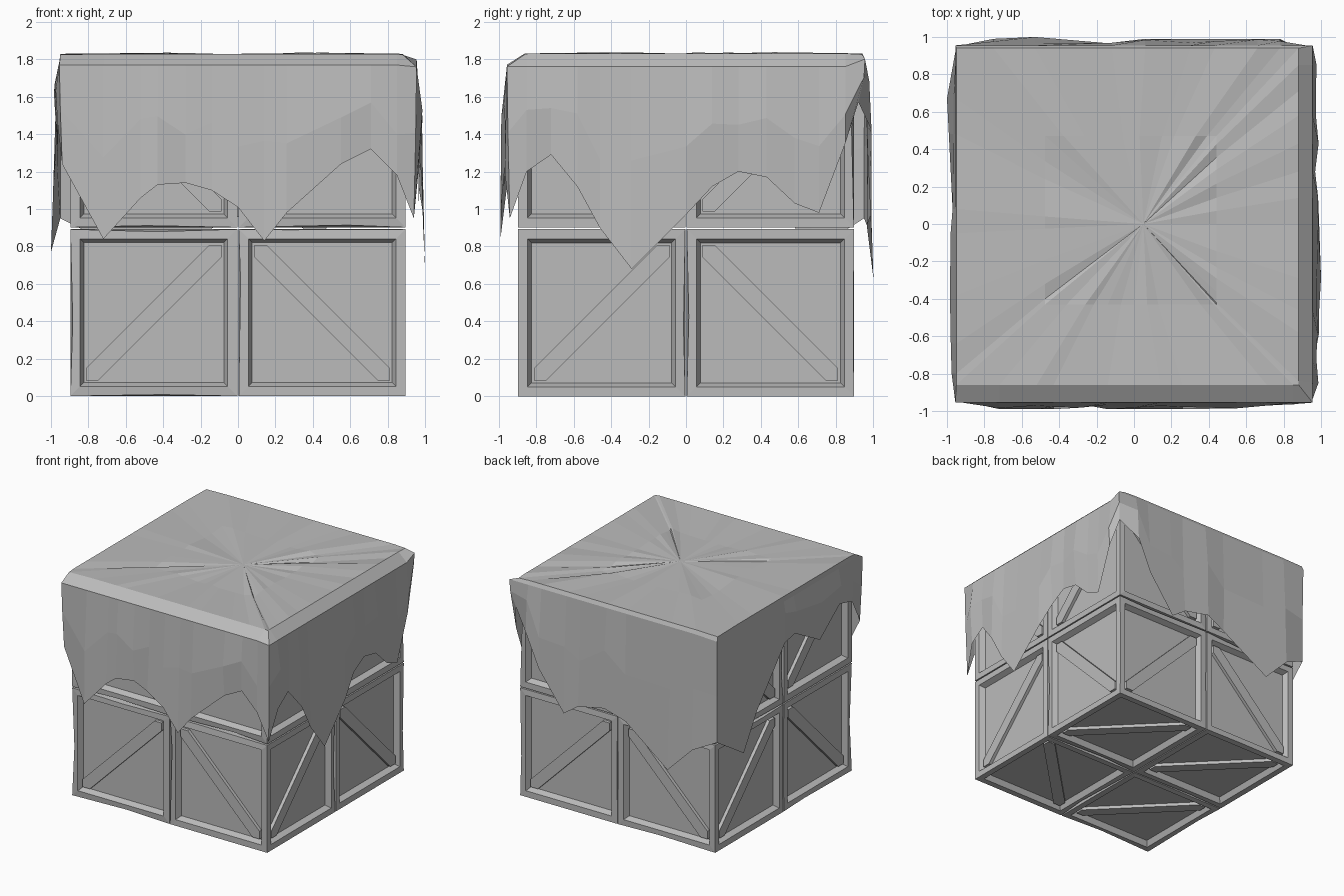
import bpy, bmesh, random
from itertools import product
from mathutils import Vector

random.seed(4)
if "Cube" in bpy.data.objects:
    bpy.data.objects.remove(bpy.data.objects["Cube"])

grey = bpy.data.materials.new("plain grey")
grey.use_nodes = True
grey.diffuse_color = (0.5, 0.5, 0.5, 1)
grey.node_tree.nodes["Principled BSDF"].inputs["Base Color"].default_value = (0.5, 0.5, 0.5, 1)


def finish(bm, name):
    bmesh.ops.recalc_face_normals(bm, faces=bm.faces)
    mesh = bpy.data.meshes.new(name)
    bm.to_mesh(mesh)
    bm.free()
    mesh.materials.append(grey)
    obj = bpy.data.objects.new(name, mesh)
    bpy.context.collection.objects.link(obj)
    return obj


# Crates: framed boxes with recessed panels and worn edges
SIZE, HALF, FRAME = 0.892, 0.446, 0.072


def crate(center, name):
    bm = bmesh.new()
    bmesh.ops.create_cube(bm, size=SIZE)
    panels = bm.faces[:]
    rim = bm.edges[:]
    bmesh.ops.inset_individual(bm, faces=panels, thickness=FRAME)
    bmesh.ops.inset_individual(bm, faces=panels, thickness=0.03, depth=-0.045)
    for edge in rim:
        if random.random() < 0.5:
            chip = bmesh.utils.edge_split(edge, edge.verts[0], random.uniform(0.25, 0.75))[1]
            for i in range(3):
                if abs(chip.co[i]) > HALF - 0.001:
                    chip.co[i] *= 1 - random.uniform(0.005, 0.03)
    bmesh.ops.translate(bm, verts=bm.verts, vec=center)
    finish(bm, name)


# Diagonal brace: a band across a panel, clipped to its corners
def brace(center, axis, sign, slope, name):
    u, v = [i for i in range(3) if i != axis]
    h, w = 0.362, 0.065
    outline = [(-h, -h), (w - h, -h), (h, h - w), (h, h), (h - w, h), (-h, w - h)]
    bm = bmesh.new()
    rings = []
    for depth in (0.018, 0.05):
        ring = []
        for a, b in outline:
            p = Vector(center)
            p[axis] += sign * (HALF - depth)
            p[u] += a
            p[v] += b * slope
            ring.append(bm.verts.new(p))
        rings.append(ring)
        bm.faces.new(ring)
    for i in range(6):
        j = (i + 1) % 6
        bm.faces.new((rings[0][i], rings[0][j], rings[1][j], rings[1][i]))
    finish(bm, name)


for c in product((-1, 1), repeat=3):
    center = Vector((c[0] * 0.45, c[1] * 0.45, 0.45 + c[2] * 0.45 - 0.004 + 0.45))
    center.z = HALF if c[2] < 0 else 0.902 + HALF
    place = " ".join(("upper" if c[2] > 0 else "lower",
                      "back" if c[1] > 0 else "front",
                      "left" if c[0] > 0 else "right"))
    crate(center, place + " crate")
    for axis, face in enumerate(("side", "end", "flat")):
        u, v = [i for i in range(3) if i != axis]
        slope = c[u] * c[v]
        if axis == 2:
            slope = 1 if c[0] > 0 > c[1] else -1
        brace(center, axis, c[axis], slope, f"{place} {face} brace")

# Tarp: hem points run counterclockwise; each side starts with its corner.
# Side: outward axis, outward sign, top inset edge, shoulder height, hem (along, height)
SIDES = [
    (1, -1, 0.86, 1.77, [(-0.94, 1.24), (-0.72, 0.84), (-0.52, 1.06), (-0.43, 1.13),
                         (-0.28, 1.14), (-0.14, 1.1), (0, 1.01), (0.14, 0.83),
                         (0.26, 0.98), (0.55, 1.24), (0.71, 1.32), (0.85, 1.18)]),
    (0, 1, 0.88, 1.76, [(-0.94, 0.95), (-0.85, 1.2), (-0.72, 1.29), (-0.58, 1.12),
                        (-0.46, 0.9), (-0.29, 0.68), (0, 0.97), (0.14, 1.12), (0.28, 1.2),
                        (0.43, 1.17), (0.58, 1.03), (0.71, 0.98), (0.85, 1.35)]),
    (1, 1, 0.94, 1.8, [(0.92, 1.57), (0.78, 1.42), (0.66, 1.15), (0.43, 0.84), (0.3, 0.93),
                       (0.06, 0.98), (-0.12, 0.91), (-0.53, 0.63), (-0.75, 0.85)]),
    (0, -1, 0.95, 1.79, [(0.95, 0.95), (0.67, 0.77), (0.48, 1.05), (0.08, 1.45),
                         (-0.05, 1.48), (-0.38, 1.3), (-0.64, 1.5), (-0.8, 1.46)]),
]


def on_side(axis, sign, along, out, z):
    p = Vector((along, along, z))
    p[axis] = sign * out
    return p


bm = bmesh.new()
columns = []
for k, (axis, sign, top, shoulder, hem) in enumerate(SIDES):
    before = SIDES[k - 1]
    after = SIDES[(k + 1) % 4]
    for i, (along, low) in enumerate(hem):
        middle = (shoulder + low) / 2 + random.uniform(-0.08, 0.08)
        if i == 0:
            # Corner fold, pulled in tighter than the sides
            edge = before[1]
            outs = [(abs(along), low), (0.95, middle), (0.955, shoulder)]
            pts = [on_side(axis, sign, edge * o, o, z) for o, z in outs]
            pts.append(on_side(axis, sign, edge * before[2], top, 1.825))
        else:
            flare = 0.99 if min(abs(along - h[0]) for h in hem if h[1] < 0.9) < 0.4 else 0.965
            bulge = 0.975 + random.uniform(-0.012, 0.012)
            pts = [on_side(axis, sign, along, flare + (0.01 if low < 0.8 else 0), low),
                   on_side(axis, sign, along, bulge, middle),
                   on_side(axis, sign, along, 0.955, shoulder)]
            inner = max(-before[2], min(before[2], along))
            limit = after[2] if along * after[1] > 0 else before[2]
            inner = max(-limit + 0.02, min(limit - 0.02, along))
            pts.append(on_side(axis, sign, inner, top, 1.83))
        # Soft sag across the top
        pts.append(Vector((pts[-1].x / 2, pts[-1].y / 2, 1.825 + random.uniform(-0.012, 0.012))))
        columns.append([bm.verts.new(p) for p in pts])

peak = bm.verts.new((0.05, 0, 1.825))
for i, right in enumerate(columns):
    left = columns[i - 1]
    for j in range(4):
        bm.faces.new((left[j], right[j], right[j + 1], left[j + 1]))
    bm.faces.new((left[4], right[4], peak))
finish(bm, "tarp cover")
